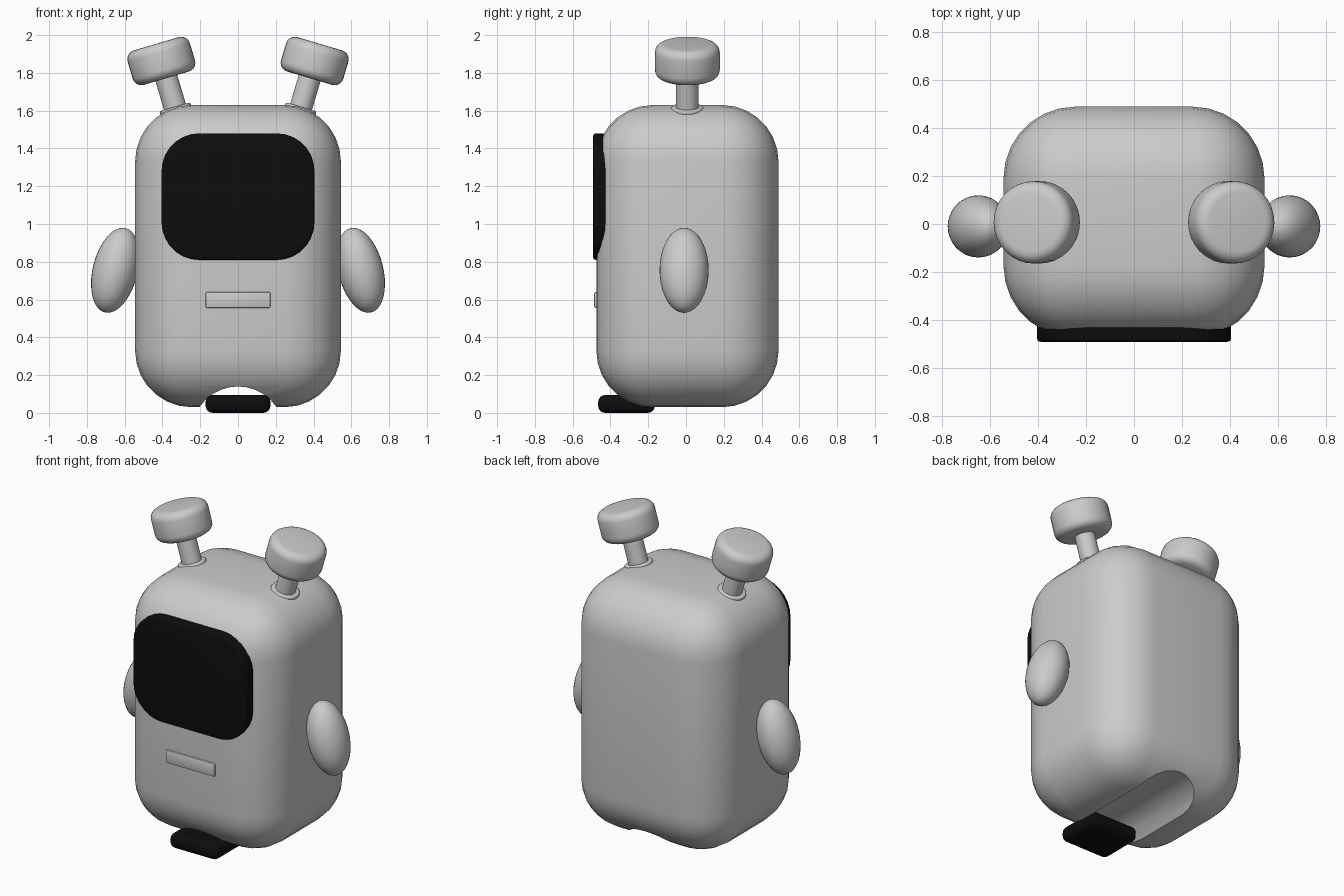
import bpy, bmesh, math
from mathutils import Matrix, Vector

if "Cube" in bpy.data.objects:
    bpy.data.objects.remove(bpy.data.objects["Cube"])


def material(name, value):
    m = bpy.data.materials.new(name)
    m.diffuse_color = (value, value, value, 1)
    m.use_nodes = True
    m.node_tree.nodes["Principled BSDF"].inputs["Base Color"].default_value = m.diffuse_color
    return m


GREY = material("light grey", 0.6)
BLACK = material("black", 0.004)


def finish(name, bm, mat, angle=35):
    me = bpy.data.meshes.new(name)
    bm.to_mesh(me)
    bm.free()
    ob = bpy.data.objects.new(name, me)
    bpy.context.collection.objects.link(ob)
    me.materials.append(mat)
    smooth(ob, angle)
    return ob


def smooth(ob, angle=35):
    bpy.ops.object.select_all(action='DESELECT')
    ob.select_set(True)
    bpy.context.view_layer.objects.active = ob
    bpy.ops.object.shade_smooth_by_angle(angle=math.radians(angle))


def bevel(bm, edges, width, segments):
    bmesh.ops.bevel(bm, geom=edges, offset=width, segments=segments,
                    profile=0.5, affect='EDGES')


def box(lo, hi):
    lo, hi = Vector(lo), Vector(hi)
    bm = bmesh.new()
    bmesh.ops.create_cube(bm, size=1, matrix=Matrix.Translation((lo + hi) / 2)
                          @ Matrix.Diagonal((*(hi - lo), 1)))
    return bm


def along_y(e):
    d = e.verts[0].co - e.verts[1].co
    return abs(d.y) > 0.99 * d.length


def rounded_plate(lo, hi, corner, edge, corner_segs):
    """Box with rounded front corners and softened rims."""
    bm = box(lo, hi)
    bevel(bm, [e for e in bm.edges if along_y(e)], corner, corner_segs)
    rims = [e for e in bm.edges if not along_y(e)
            and e.calc_face_angle(0) > 1.0]
    bevel(bm, rims, edge, 3)
    return bm


def disc(radius, height, matrix, rim=0, segs=3):
    """Cylinder with optional rounded rims."""
    bm = bmesh.new()
    bmesh.ops.create_cone(bm, cap_ends=True, segments=32, radius1=radius,
                          radius2=radius, depth=height)
    if rim:
        bevel(bm, [e for e in bm.edges if e.calc_face_angle(0) > 1.0], rim, segs)
    bm.transform(matrix)
    return bm


# Body with a rounded channel cut through the underside
bm = box((-0.545, -0.475, 0.03), (0.545, 0.49, 1.63))
bevel(bm, bm.edges[:], 0.3, 7)
body = finish("body", bm, GREY)
cutter = finish("channel_cutter", disc(
    0.244, 2, Matrix.Translation((0, 0, -0.104)) @ Matrix.Rotation(math.pi / 2, 4, 'X')), GREY)
cutter.hide_render = True
mod = body.modifiers.new("channel", 'BOOLEAN')
mod.operation = 'DIFFERENCE'
mod.solver = 'EXACT'
mod.object = cutter
bpy.context.view_layer.objects.active = body
bpy.ops.object.modifier_apply(modifier=mod.name)
bpy.data.objects.remove(cutter)
smooth(body)

# Face screen, mouth bar and foot
finish("face_screen", rounded_plate((-0.405, -0.492, 0.81), (0.405, -0.36, 1.48),
                                    0.2, 0.015, 7), BLACK)
bm = box((-0.172, -0.486, 0.555), (0.172, -0.44, 0.64))
bevel(bm, bm.edges[:], 0.008, 2)
finish("mouth_bar", bm, GREY)
bm = box((-0.172, -0.465, 0.0), (0.172, -0.165, 0.095))
bevel(bm, bm.edges[:], 0.038, 4)
finish("foot", bm, BLACK)

for side, label in ((-1, "left"), (1, "right")):
    # Egg-shaped arm, leaning in at the top
    bm = bmesh.new()
    bmesh.ops.create_uvsphere(
        bm, u_segments=32, v_segments=20, radius=1,
        matrix=Matrix.Translation((side * 0.65, -0.01, 0.755))
        @ Matrix.Rotation(-side * math.radians(13.9), 4, 'Y')
        @ Matrix.Diagonal((0.119, 0.13, 0.23, 1)))
    finish(label + "_arm", bm, GREY)

    # Antenna: knob, stem and collar along one tilted axis
    axis = (Matrix.Translation((side * 0.406, 0.007, 1.863))
            @ Matrix.Rotation(side * math.radians(16.5), 4, 'Y'))

    def at(z):
        return axis @ Matrix.Translation((0, 0, z))

    finish(label + "_antenna_knob", disc(0.172, 0.19, at(0), 0.048, 5), GREY)
    finish(label + "_antenna_stem", disc(0.06, 0.30, at(-0.19)), GREY)
    finish(label + "_antenna_collar", disc(0.085, 0.026, at(-0.266), 0.01, 3), GREY)
